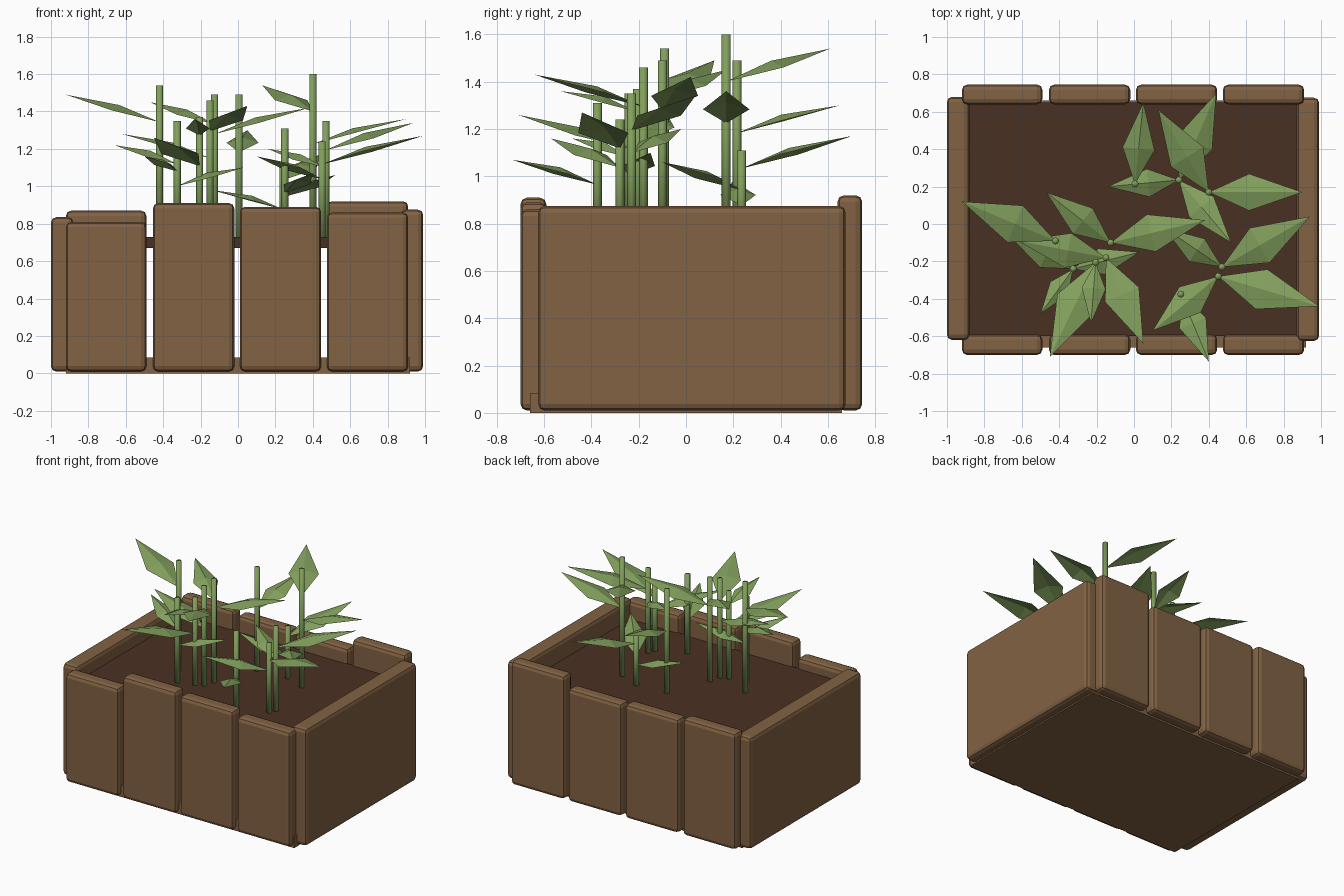
import bpy, bmesh, math
from mathutils import Vector

if "Cube" in bpy.data.objects:
    bpy.data.objects.remove(bpy.data.objects["Cube"])


def material(name, rgb):
    m = bpy.data.materials.new(name)
    m.diffuse_color = (*rgb, 1)
    m.use_nodes = True
    m.node_tree.nodes["Principled BSDF"].inputs["Base Color"].default_value = m.diffuse_color
    return m


WOOD = material("wood brown", (0.222, 0.122, 0.056))
SOIL = material("dark soil", (0.068, 0.030, 0.016))
GREEN = material("leaf green", (0.222, 0.345, 0.108))


def finish(name, bm, mat, smooth=False):
    bmesh.ops.recalc_face_normals(bm, faces=bm.faces)
    me = bpy.data.meshes.new(name)
    bm.to_mesh(me)
    bm.free()
    me.materials.append(mat)
    for p in me.polygons:
        p.use_smooth = smooth
    ob = bpy.data.objects.new(name, me)
    bpy.context.collection.objects.link(ob)
    return ob


def box(name, x0, x1, y0, y1, z0, z1, mat, bevel=0.0):
    bm = bmesh.new()
    bmesh.ops.create_cube(bm, size=1)
    for v in bm.verts:
        v.co = ((x0 + x1) / 2 + v.co.x * (x1 - x0),
                (y0 + y1) / 2 + v.co.y * (y1 - y0),
                (z0 + z1) / 2 + v.co.z * (z1 - z0))
    if bevel:
        bmesh.ops.bevel(bm, geom=bm.edges[:], offset=bevel, segments=2,
                        profile=0.5, affect='EDGES')
    return finish(name, bm, mat)


# Front and back planks, uneven heights
spans = [(-0.92, -0.49), (-0.455, -0.02), (0.01, 0.445), (0.475, 0.91)]
rows = {"front": (-0.70, -0.59, (0.81, 0.91, 0.89, 0.86)),
        "back": (0.64, 0.745, (0.87, 0.85, 0.84, 0.92))}
for side, (y0, y1, tops) in rows.items():
    for i, ((x0, x1), top) in enumerate(zip(spans, tops)):
        box(f"{side}_plank_{i + 1}", x0, x1, y0, y1, 0.01, top, WOOD, 0.028)

# Side boards
box("left_board", -1.0, -0.88, -0.62, 0.68, 0.01, 0.835, WOOD, 0.028)
box("right_board", 0.87, 0.99, -0.625, 0.675, 0.01, 0.875, WOOD, 0.028)

# Floor and soil layer
box("floor", -0.92, 0.92, -0.66, 0.66, 0.0, 0.085, WOOD)
box("soil", -0.89, 0.88, -0.60, 0.65, 0.67, 0.73, SOIL)

# Stems (x, y, top) and, for each, its leaves (tip x, tip y, tip z)
plants = [
    ((-0.42, -0.09, 1.54), [(-0.92, 0.12, 1.49)]),
    ((-0.325, -0.24, 1.35), [(-0.66, -0.07, 1.22), (-0.50, -0.48, 1.16),
                             (0.03, -0.15, 1.10)]),
    ((-0.205, -0.205, 1.37), [(-0.45, -0.71, 1.26), (-0.23, -0.53, 1.36)]),
    ((-0.15, -0.18, 1.46), [(0.05, -0.64, 1.43), (-0.62, -0.09, 1.28)]),
    ((-0.125, -0.10, 1.49), [(-0.47, 0.17, 1.45), (0.38, 0.02, 1.42)]),
    ((0.005, 0.215, 1.49), [(0.05, 0.65, 1.30)]),
    ((0.25, -0.375, 1.31), [(0.40, -0.735, 1.07)]),
    ((0.40, 0.17, 1.60), [(0.90, 0.17, 1.36), (0.13, 0.61, 1.54)]),
    ((0.47, -0.23, 1.35), [(0.94, 0.04, 1.34), (0.16, -0.02, 1.20)]),
    ((0.45, -0.28, 1.24), [(0.99, -0.44, 1.27), (0.10, -0.57, 1.16)]),
    ((0.24, 0.235, 1.11), [(0.44, 0.70, 1.17), (-0.14, 0.20, 0.98),
                           (0.52, -0.10, 1.06)]),
]


def stem(name, x, y, top):
    bm = bmesh.new()
    bmesh.ops.create_cone(bm, cap_ends=True, segments=8, radius1=0.019,
                          radius2=0.019, depth=top - 0.70)
    bmesh.ops.translate(bm, verts=bm.verts, vec=(x, y, (top + 0.70) / 2))
    return finish(name, bm, GREEN, True)


def leaf(name, base, tip):
    # Kite outline with a raised point on the midrib
    d = tip - base
    side = d.cross(Vector((0, 0, 1))).normalized() * d.length * 0.19
    mid = base + d * 0.43
    bm = bmesh.new()
    ring = [bm.verts.new(p) for p in (base, mid + side, tip, mid - side)]
    rib = bm.verts.new(mid + Vector((0, 0, 0.028)))
    for i in range(4):
        bm.faces.new((ring[i], ring[(i + 1) % 4], rib))
    ob = finish(name, bm, GREEN)
    if ob.data.polygons[0].normal.z < 0:
        ob.data.flip_normals()
    return ob


for i, ((x, y, top), tips) in enumerate(plants, 1):
    stem(f"stem_{i}", x, y, top)
    for j, t in enumerate(tips, 1):
        reach = math.hypot(t[0] - x, t[1] - y)
        leaf(f"leaf_{i}_{j}", Vector((x, y, t[2] - 0.27 * reach)), Vector(t))
